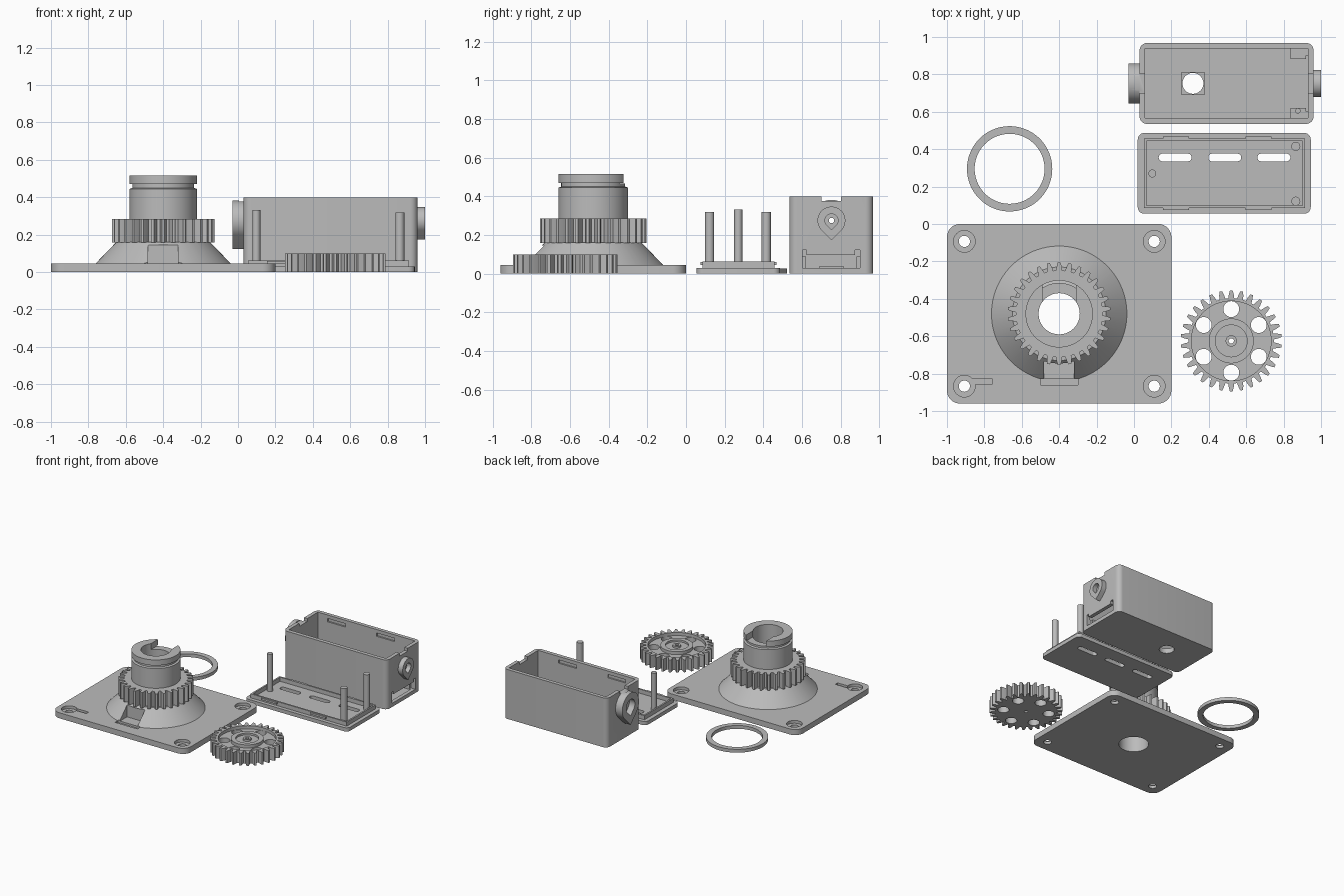
import bpy, bmesh, math
from math import sin, cos, pi, radians

if "Cube" in bpy.data.objects:
    bpy.data.objects.remove(bpy.data.objects["Cube"])

grey = bpy.data.materials.new("grey_plastic")
grey.diffuse_color = (0.5, 0.5, 0.5, 1)
grey.use_nodes = True
grey.node_tree.nodes["Principled BSDF"].inputs["Base Color"].default_value = grey.diffuse_color


# ---------- outlines ----------
def circle(cx, cy, r, n=48):
    return [(cx + r * cos(2 * pi * i / n), cy + r * sin(2 * pi * i / n)) for i in range(n)]


def rounded(x0, x1, y0, y1, r, n=8):
    pts = []
    for cx, cy, a in ((x1 - r, y1 - r, 0), (x0 + r, y1 - r, 90), (x0 + r, y0 + r, 180), (x1 - r, y0 + r, 270)):
        for i in range(n + 1):
            t = radians(a + 90 * i / n)
            pts.append((cx + r * cos(t), cy + r * sin(t)))
    return pts


def teardrop(cx, cy, r, n=32):
    # circle with a 45 degree point at the bottom
    arc = [(cx + r * cos(radians(-45 + 270 * i / n)), cy + r * sin(radians(-45 + 270 * i / n))) for i in range(n + 1)]
    return arc + [(cx, cy - r * math.sqrt(2))]


def gear(cx, cy, root, tip, teeth, phase=0.0):
    pts = []
    mid = (root + tip) / 2
    for k in range(teeth):
        for r, f in ((root, -.34), (mid, -.25), (tip, -.13), (tip, .13), (mid, .25), (root, .34)):
            a = phase + 2 * pi * (k + f) / teeth
            pts.append((cx + r * cos(a), cy + r * sin(a)))
    return pts


# ---------- solids ----------
def finish(bm, name):
    bmesh.ops.recalc_face_normals(bm, faces=bm.faces)
    me = bpy.data.meshes.new(name)
    bm.to_mesh(me)
    bm.free()
    me.materials.append(grey)
    ob = bpy.data.objects.new(name, me)
    bpy.context.collection.objects.link(ob)
    return ob


def prism(outline, a, b, name="cutter", axis="z"):
    bm = bmesh.new()
    place = (lambda u, v, w: (u, v, w)) if axis == "z" else (lambda u, v, w: (w, u, v))
    lo = [bm.verts.new(place(u, v, a)) for u, v in outline]
    hi = [bm.verts.new(place(u, v, b)) for u, v in outline]
    bm.faces.new(lo)
    bm.faces.new(hi)
    n = len(outline)
    for i in range(n):
        bm.faces.new((lo[i], lo[(i + 1) % n], hi[(i + 1) % n], hi[i]))
    return finish(bm, name)


def box(x0, x1, y0, y1, z0, z1, name="cutter"):
    return prism([(x0, y0), (x1, y0), (x1, y1), (x0, y1)], z0, z1, name)


def lathe(cx, cy, profile, name, n=96):
    # revolve a closed (radius, height) profile about a vertical axis
    bm = bmesh.new()
    rings = [[bm.verts.new((cx + r * cos(2 * pi * i / n), cy + r * sin(2 * pi * i / n), z)) for r, z in profile]
             for i in range(n)]
    m = len(profile)
    for i in range(n):
        p, q = rings[i], rings[(i + 1) % n]
        for j in range(m):
            bm.faces.new((p[j], q[j], q[(j + 1) % m], p[(j + 1) % m]))
    return finish(bm, name)


def combine(ob, others, op):
    bpy.context.view_layer.objects.active = ob
    for other in others:
        mod = ob.modifiers.new("bool", 'BOOLEAN')
        mod.operation, mod.solver, mod.object = op, 'EXACT', other
        bpy.ops.object.modifier_apply(modifier=mod.name)
        bpy.data.objects.remove(other)


def cut(ob, *others):
    combine(ob, others, 'DIFFERENCE')


def join(ob, *others):
    combine(ob, others, 'UNION')


# ---------- base with cone, fixed gear and collar ----------
bx, by = -0.40, -0.48
base = prism(rounded(-1, 0.2, -0.96, 0, 0.07), 0, 0.045, "base_plate")
for x in (-0.907, 0.108):
    for y in (-0.093, -0.867):
        cut(base, prism(circle(x, y, 0.03, 32), -0.1, 0.1), prism(circle(x, y, 0.058, 32), 0.022, 0.1))
cut(base, box(-0.88, -0.76, -0.857, -0.827, 0.022, 0.1))
cut(base, prism(circle(bx, by, 0.13), -0.1, 0.1))
hub = lathe(bx, by, [(0.11, 0), (0.15, 0), (0.15, 0.03), (0.362, 0.03), (0.362, 0.045), (0.25, 0.161),
                     (0.2, 0.161), (0.18, 0.25), (0.18, 0.445), (0.165, 0.45), (0.165, 0.47),
                     (0.18, 0.47), (0.18, 0.515), (0.11, 0.515)], "cone_hub")
ring_gear = prism(gear(bx, by, 0.232, 0.275, 30, pi / 2), 0.158, 0.285, "ring_gear")
cut(ring_gear, prism(circle(bx, by, 0.14), 0, 1))
join(hub, ring_gear)
join(base, hub)
# keyway through the collar top and pocket in the cone front
cut(base, box(bx - 0.09, bx + 0.09, by, by + 0.3, 0.466, 0.6))
cut(base, box(-0.48, -0.32, -0.9, -0.735, 0.046, 0.145))
cut(base, box(-0.50, -0.30, -0.862, -0.825, 0.03, 0.062))

# ---------- loose spur gear ----------
gx, gy = 0.52, -0.625
spur = prism(gear(gx, gy, 0.228, 0.27, 30, pi / 2), 0, 0.1, "spur_gear")
for r0, r1, z in ((0.12, 0.213, 0.075), (0.03, 0.085, 0.085)):
    cut(spur, lathe(gx, gy, [(r0, z), (r1, z), (r1, 0.2), (r0, 0.2)], "cutter", 64))
cut(spur, prism(circle(gx, gy, 0.014, 24), -0.1, 0.2))
for k in range(6):
    a = pi / 2 + k * pi / 3
    cut(spur, prism(circle(gx + 0.17 * cos(a), gy + 0.17 * sin(a), 0.0425, 32), -0.1, 0.2))

# ---------- retaining ring ----------
ring = lathe(-0.665, 0.295, [(0.187, 0), (0.228, 0), (0.228, 0.027), (0.187, 0.027)], "retaining_ring")

# ---------- lid with rim, slots and pegs ----------
lid = prism(rounded(0.02, 0.945, 0.055, 0.487, 0.035), 0, 0.03, "lid")
rim = box(0.053, 0.915, 0.085, 0.457, 0.02, 0.063, "lid_rim")
cut(rim, box(0.066, 0.902, 0.098, 0.444, 0, 0.1))
join(lid, rim)
for x in (0.22, 0.485, 0.748):
    cut(lid, prism(rounded(x - 0.088, x + 0.088, 0.335, 0.376, 0.02), -0.1, 0.1))
for x in (0.225, 0.665):
    for y in (0.082, 0.46):
        join(lid, box(x - 0.07, x + 0.07, y - 0.008, y + 0.008, 0.045, 0.06, "snap_ridge"))
for x, y, r, h in ((0.865, 0.415, 0.024, 0.318), (0.865, 0.122, 0.024, 0.318), (0.098, 0.27, 0.021, 0.333)):
    join(lid, prism(circle(x, y, r, 32), 0.02, h, "peg"))

# ---------- housing ----------
house = prism(rounded(0.03, 0.96, 0.535, 0.968, 0.04), 0, 0.4, "housing")
cut(house, box(0.06, 0.93, 0.566, 0.938, 0.025, 0.5))
cy, cz = 0.752, 0.275
# teardrop bosses on both ends, with counterbored shaft holes
join(house, prism(teardrop(cy, cz, 0.107), -0.03, 0.045, "large_boss", "x"),
     prism(teardrop(cy, cz, 0.072), 0.945, 1.0, "small_boss", "x"))
cut(house, prism(teardrop(cy, cz, 0.055), -0.1, 0.02, axis="x"),
    prism(teardrop(cy, cz, 0.034), 0.965, 1.1, axis="x"),
    prism(circle(cy, cz, 0.014, 24), -0.2, 1.2, axis="x"))
# inner corner posts and raised square around the floor hole
join(house, box(0.838, 0.94, 0.882, 0.95, 0.01, 0.09, "post_back"),
     box(0.838, 0.94, 0.55, 0.621, 0.01, 0.09, "post_front"),
     box(0.253, 0.377, 0.69, 0.814, 0.01, 0.04, "floor_pad"))
cut(house, prism(circle(0.876, 0.605, 0.012, 20), 0.05, 0.2),
    prism(circle(0.315, cy, 0.056, 40), -0.1, 0.1))
# end window with raised corners
cut(house, box(0.92, 1.1, 0.602, 0.9, 0.03, 0.098),
    box(0.92, 1.1, 0.602, 0.622, 0.09, 0.122), box(0.92, 1.1, 0.875, 0.9, 0.09, 0.122))
# finger notches at the top of both ends, snap grooves in the long walls
for x in (0.045, 0.945):
    cut(house, box(x - 0.04, x + 0.04, 0.70, 0.802, 0.376, 0.5))
for x in (0.225, 0.665):
    for y in (0.566, 0.938):
        cut(house, box(x - 0.08, x + 0.08, y - 0.012, y + 0.012, 0.345, 0.372))

# ---------- smooth shading with sharp edges kept ----------
bpy.ops.object.select_all(action='DESELECT')
for ob in bpy.context.scene.objects:
    ob.select_set(True)
    bpy.context.view_layer.objects.active = ob
bpy.ops.object.shade_smooth_by_angle(angle=radians(30))
